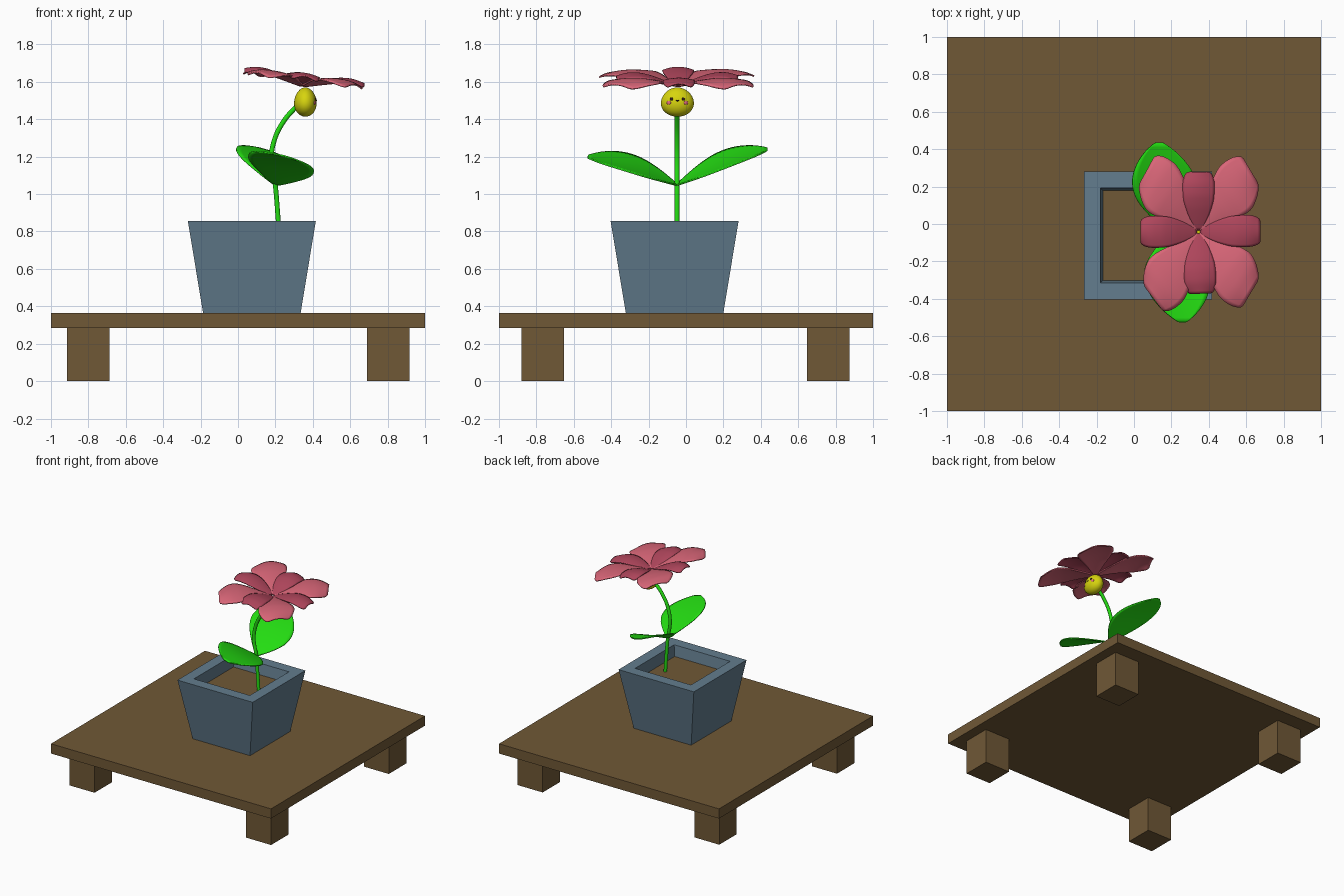
import bpy, bmesh, math
from mathutils import Vector

if "Cube" in bpy.data.objects:
    bpy.data.objects.remove(bpy.data.objects["Cube"])


def material(name, rgb):
    m = bpy.data.materials.new(name)
    lin = [((c / 255 + 0.055) / 1.055) ** 2.4 if c > 10 else c / 255 / 12.92 for c in rgb]
    m.diffuse_color = (*lin, 1)
    m.use_nodes = True
    m.node_tree.nodes["Principled BSDF"].inputs["Base Color"].default_value = m.diffuse_color
    return m


WOOD = material("brown wood", (112, 88, 54))
POT = material("slate blue", (99, 125, 142))
GREEN = material("leaf green", (36, 222, 18))
OUTER = material("light pink", (217, 102, 120))
INNER = material("deep rose", (176, 70, 92))
YELLOW = material("yellow", (215, 212, 14))
DARK = material("dark brown", (50, 30, 25))
BLUSH = material("blush pink", (235, 110, 130))


def add(name, bm, mat, smooth=False):
    bmesh.ops.recalc_face_normals(bm, faces=bm.faces)
    me = bpy.data.meshes.new(name)
    bm.to_mesh(me)
    bm.free()
    me.materials.append(mat)
    me.polygons.foreach_set("use_smooth", [smooth] * len(me.polygons))
    ob = bpy.data.objects.new(name, me)
    bpy.context.collection.objects.link(ob)
    return ob


def box(name, lo, hi, mat):
    bm = bmesh.new()
    bmesh.ops.create_cube(bm, size=1)
    for v in bm.verts:
        v.co = [(a + b) / 2 + c * (b - a) for a, b, c in zip(lo, hi, v.co)]
    return add(name, bm, mat)


def sample(points, t):
    for (t0, a), (t1, b) in zip(points, points[1:]):
        if t <= t1:
            return a + (b - a) * (t - t0) / (t1 - t0)
    return points[-1][1]


def blade(name, mat, place, widths, rows=10, cols=6):
    """Thin curved leaf or petal; place(t, s, w) maps length and side offset to a point."""
    bm = bmesh.new()
    grid = []
    for i in range(rows + 1):
        t = i / rows
        w = sample(widths, t)
        grid.append([bm.verts.new(place(t, 2 * j / cols - 1, w)) for j in range(cols + 1)])
    for a, b in zip(grid, grid[1:]):
        for j in range(cols):
            bm.faces.new((a[j], a[j + 1], b[j + 1], b[j]))
    ob = add(name, bm, mat, True)
    sub = ob.modifiers.new("smooth", 'SUBSURF')
    sub.levels = sub.render_levels = 1
    sol = ob.modifiers.new("thickness", 'SOLIDIFY')
    sol.thickness = 0.008
    sol.offset = 0
    return ob


# Table
box("table_top", (-1, -1, 0.285), (1, 1, 0.365), WOOD)
for x in (-0.915, 0.69):
    for y in (-0.88, 0.648):
        box("table_leg", (x, y, 0), (x + 0.227, y + 0.227, 0.285), WOOD)

# Tapered square pot with a recessed opening
bm = bmesh.new()
PX, PY = 0.074, -0.061
rings = []
for h, z in ((0.261, 0.365), (0.342, 0.856), (0.254, 0.856), (0.24, 0.76)):
    rings.append([bm.verts.new((PX + sx * h, PY + sy * h, z))
                  for sx, sy in ((-1, -1), (1, -1), (1, 1), (-1, 1))])
for a, b in zip(rings, rings[1:]):
    for i in range(4):
        bm.faces.new((a[i], a[(i + 1) % 4], b[(i + 1) % 4], b[i]))
bm.faces.new(rings[0][::-1])
bm.faces.new(rings[-1])
add("pot", bm, POT)
box("soil", (PX - 0.241, PY - 0.241, 0.755), (PX + 0.241, PY + 0.241, 0.768), WOOD)

# Curved stem
cu = bpy.data.curves.new("stem", 'CURVE')
cu.dimensions = '3D'
cu.bevel_depth = 0.0135
cu.bevel_resolution = 3
cu.use_fill_caps = True
path = ((0.222, 0.76), (0.212, 0.9), (0.199, 1.05), (0.178, 1.18), (0.195, 1.29),
        (0.245, 1.39), (0.30, 1.455), (0.35, 1.50))
sp = cu.splines.new('BEZIER')
sp.bezier_points.add(len(path) - 1)
for p, (x, z) in zip(sp.bezier_points, path):
    p.co = (x, -0.048, z)
    p.handle_left_type = p.handle_right_type = 'AUTO'
sp.resolution_u = 6
cu.materials.append(GREEN)
bpy.context.collection.objects.link(bpy.data.objects.new("stem", cu))

# Two broad leaves, both rolled up toward -x
LEAF = ((0, 0.012), (0.15, 0.09), (0.35, 0.165), (0.55, 0.18), (0.75, 0.145), (0.9, 0.085), (1, 0.025))
for name, tip in (("front_leaf", (0.26, -0.525, 1.20)), ("back_leaf", (0.135, 0.435, 1.24))):
    base = Vector((0.2, -0.048, 1.05))
    axis = Vector(tip) - base

    def leaf_point(t, s, w, base=base, axis=axis):
        p = base + axis * t + Vector((1, 0, -0.28)) * (s * w)
        p.z += 0.025 * math.sin(math.pi * t) + 0.012 * s * s * math.sin(math.pi * t)
        return p
    blade(name, GREEN, leaf_point, LEAF)

# Flower petals on a plane tilted down toward +x
CX, CY, CZ = 0.345, -0.042, 1.578
RISE = ((0, 0), (0.2, 0.024), (0.4, 0.046), (0.6, 0.06), (0.8, 0.06), (1, 0.042))


def petal(name, mat, angle, length, skew, widths, lift):
    d = Vector((math.cos(angle), math.sin(angle)))
    n = Vector((-d.y, d.x))

    def petal_point(t, s, w):
        q = d * (0.01 + (length - 0.01) * t + skew * s * w * t) + n * (s * w)
        z = CZ + sample(RISE, t) + lift * t - 0.125 * q.x - 0.022 * s * s * t
        return Vector((CX + q.x, CY + q.y, z))
    blade(name, mat, petal_point, widths)


WIDE = ((0, 0.015), (0.25, 0.062), (0.5, 0.115), (0.68, 0.142), (0.85, 0.128), (0.95, 0.105), (1, 0.085))
SLIM = ((0, 0.012), (0.25, 0.055), (0.5, 0.08), (0.75, 0.086), (0.92, 0.08), (1, 0.064))
for deg, skew in ((50, 0.35), (130, -0.4), (236, 0.35), (310, -0.35)):
    petal("outer_petal", OUTER, math.radians(deg), 0.43, skew, WIDE, 0)
for deg, length in ((1, 0.33), (90, 0.32), (180, 0.31), (272, 0.33)):
    petal("inner_petal", INNER, math.radians(deg), length, 0, SLIM, 0.012)

# Egg-shaped flower head, a little fuller below the middle
HEAD = Vector((0.36, -0.046, 1.492))
RAD = Vector((0.06, 0.088, 0.078))
bm = bmesh.new()
bmesh.ops.create_uvsphere(bm, u_segments=32, v_segments=16, radius=1)
for v in bm.verts:
    k = 1 - 0.08 * v.co.z
    v.co = HEAD + Vector((v.co.x * RAD.x * k, v.co.y * RAD.y * k, v.co.z * RAD.z))
add("flower_head", bm, YELLOW, True)


# Little face on the +x side, as thin plates
def face_plate(name, dy, dz, ry, rz, mat):
    x = RAD.x * math.sqrt(1 - (dy / RAD.y) ** 2 - (dz / RAD.z) ** 2)
    pos = Vector((x, dy, dz))
    normal = Vector((x / RAD.x ** 2, dy / RAD.y ** 2, dz / RAD.z ** 2)).normalized()
    bm = bmesh.new()
    bmesh.ops.create_uvsphere(bm, u_segments=12, v_segments=8, radius=1)
    rot = normal.to_track_quat('X', 'Z')
    for v in bm.verts:
        v.co = HEAD + pos + rot @ Vector((v.co.x * 0.004, v.co.y * ry, v.co.z * rz))
    add(name, bm, mat, True)


for side in (-1, 1):
    face_plate("eye", side * 0.032, 0.016, 0.008, 0.009, DARK)
    face_plate("cheek", side * 0.046, -0.004, 0.013, 0.010, BLUSH)
face_plate("mouth", 0, 0.008, 0.008, 0.004, DARK)
